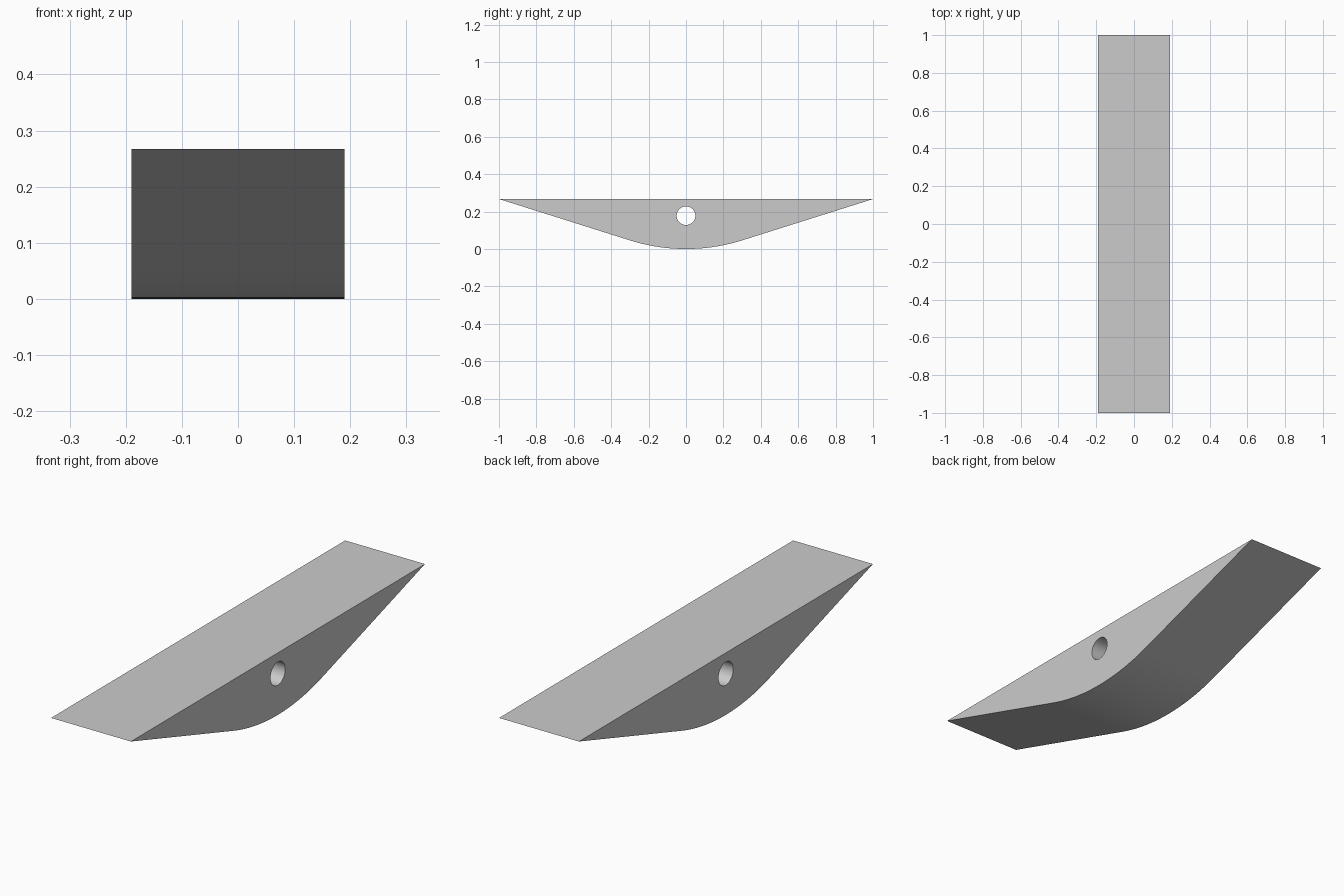
import bpy, bmesh
from math import sin, cos, pi, radians

if "Cube" in bpy.data.objects:
    bpy.data.objects.remove(bpy.data.objects["Cube"])

HALF_W, TOP, R = 0.19, 0.267, 1.0
TANGENT = radians(17.5)   # where the bottom arc meets the straight flanks
STEPS = 32

# Side profile (y, z): flat top, straight flanks, rounded belly
angles = [-TANGENT + 2 * TANGENT * i / STEPS for i in range(STEPS + 1)]
profile = [(-1, TOP)] + [(R * sin(a), R - R * cos(a)) for a in angles] + [(1, TOP)]

# Wedge body: profile extruded across the width
bm = bmesh.new()
face = bm.faces.new([bm.verts.new((-HALF_W, y, z)) for y, z in profile])
ext = bmesh.ops.extrude_face_region(bm, geom=[face])
verts = [g for g in ext["geom"] if isinstance(g, bmesh.types.BMVert)]
bmesh.ops.translate(bm, verts=verts, vec=(2 * HALF_W, 0, 0))
bmesh.ops.recalc_face_normals(bm, faces=bm.faces)
mesh = bpy.data.meshes.new("rocker_body")
bm.to_mesh(mesh)
bm.free()
body = bpy.data.objects.new("rocker_body", mesh)
bpy.context.collection.objects.link(body)

# Pivot hole through the width
bpy.ops.mesh.primitive_cylinder_add(vertices=48, radius=0.05, depth=1,
                                    location=(0, 0, 0.178), rotation=(0, pi / 2, 0))
cutter = bpy.context.object
cutter.name = "pivot_hole_cutter"
cutter.hide_render = True
mod = body.modifiers.new("pivot_hole", 'BOOLEAN')
mod.operation, mod.solver, mod.object = 'DIFFERENCE', 'EXACT', cutter

bpy.ops.object.select_all(action='DESELECT')
body.select_set(True)
bpy.context.view_layer.objects.active = body
bpy.ops.object.modifier_apply(modifier=mod.name)
bpy.data.objects.remove(cutter)
bpy.ops.object.shade_smooth_by_angle(angle=radians(15))
